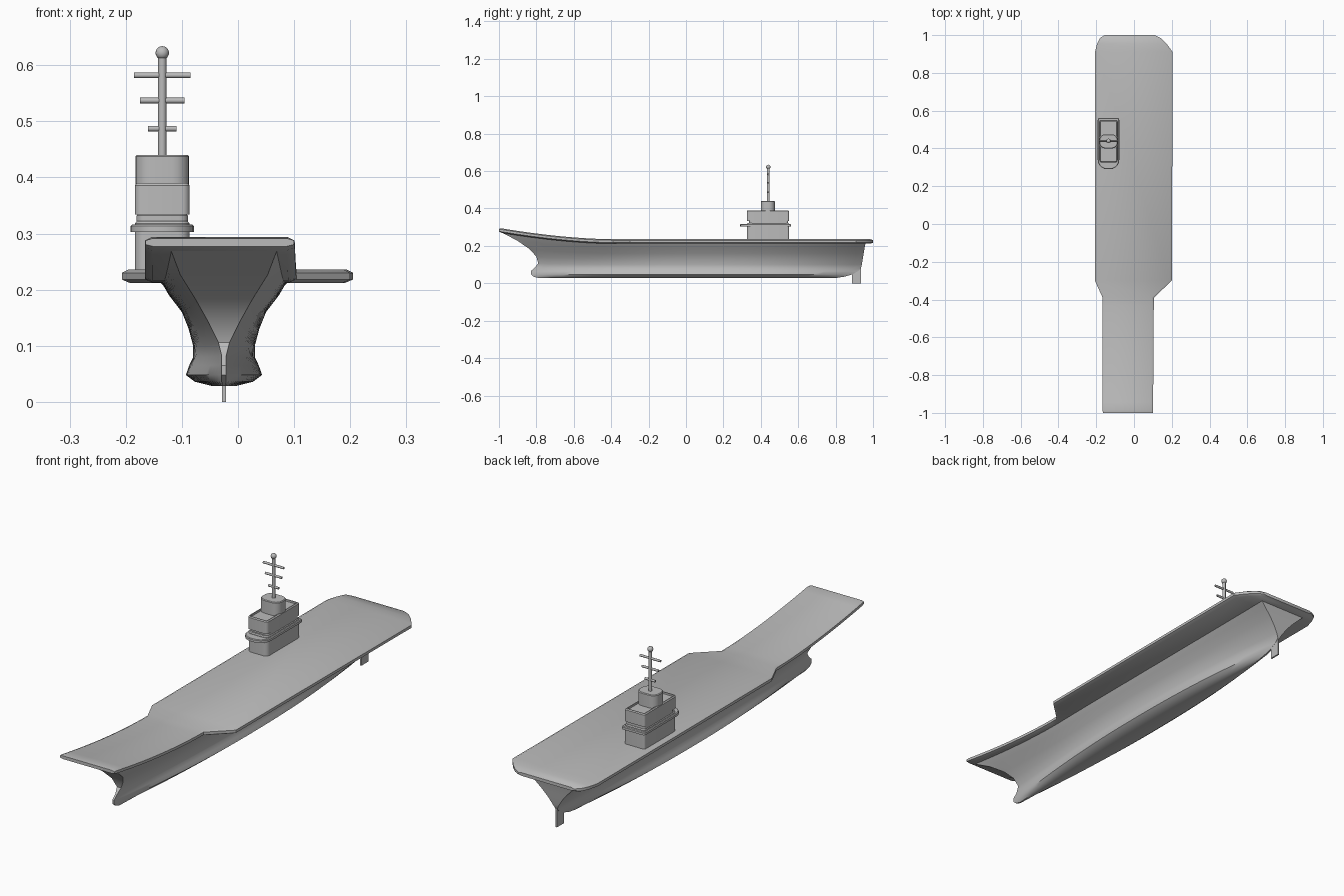
import bpy, bmesh, math
from mathutils import Vector, Matrix

cube = bpy.data.objects.get("Cube")
if cube:
    bpy.data.objects.remove(cube)

GREY = (0.5, 0.5, 0.5, 1)
paint = bpy.data.materials.new("naval grey")
paint.use_nodes = True
paint.diffuse_color = GREY
paint.node_tree.nodes["Principled BSDF"].inputs["Base Color"].default_value = GREY


def finish(name, bm, angle=35):
    bmesh.ops.recalc_face_normals(bm, faces=bm.faces)
    mesh = bpy.data.meshes.new(name)
    bm.to_mesh(mesh)
    bm.free()
    mesh.materials.append(paint)
    obj = bpy.data.objects.new(name, mesh)
    bpy.context.collection.objects.link(obj)
    bpy.ops.object.select_all(action='DESELECT')
    obj.select_set(True)
    bpy.context.view_layer.objects.active = obj
    bpy.ops.object.shade_smooth_by_angle(angle=math.radians(angle))
    return obj


def loft(name, rings, angle=35):
    """Skin closed rings and close both ends with a ladder of quads."""
    bm = bmesh.new()
    rows = [[bm.verts.new(p) for p in ring] for ring in rings]
    n = len(rows[0])
    for a, b in zip(rows, rows[1:]):
        for i in range(n):
            j = (i + 1) % n
            bm.faces.new((a[i], a[j], b[j], b[i]))
    for end in (rows[0], rows[-1]):
        for i in range(n // 2 - 1):
            bm.faces.new((end[i], end[i + 1], end[n - 2 - i], end[n - 1 - i]))
    return finish(name, bm, angle)


def sheer(y):
    return 0.06 * (max(0, -0.4 - y) / 0.6) ** 1.7


# Hull: waterlines as height, bow y, stern y, mid, bow and stern half-widths
CENTRE = -0.025
levels = [
    (.214, -.985, .960, .112, .095, .115),
    (.190, -.900, .955, .098, .078, .090),
    (.160, -.835, .950, .075, .050, .060),
    (.130, -.800, .945, .063, .028, .035),
    (.100, -.790, .940, .055, .010, .015),
    (.080, -.810, .935, .055, .004, .004),
    (.065, -.830, .920, .062, .004, .004),
    (.048, -.830, .890, .068, .004, .004),
    (.036, -.815, .850, .052, .004, .004),
    (.028, -.790, .800, .020, .003, .003),
]


def hull_ring(t):
    side = []
    for z, bow, stern, mid, bw, sw in levels:
        y = bow + (stern - bow) * t
        if t < 0.5:
            w = bw + (mid - bw) * (1 - (1 - t / 0.5) ** 2)
        else:
            w = sw + (mid - sw) * (1 - ((t - 0.5) / 0.5) ** 2.4)
        lift = sheer(y) * max(0, (z - 0.07) / 0.144)
        side.append((w, y, z + lift))
    return ([(CENTRE - w, y, z) for w, y, z in side]
            + [(CENTRE + w, y, z) for w, y, z in reversed(side)])


loft("hull", [hull_ring(i / 40) for i in range(41)], 40)

# Flight deck: plan outline as y, right edge, left edge
plan = [(-1, -.165, .10), (-.985, -.166, .101), (-.39, -.166, .105),
        (-.30, -.207, .20), (.91, -.207, .205), (.955, -.195, .172),
        (.985, -.18, .14), (1, -.155, .11)]


def deck_ring(y, l, r, thin):
    s = sheer(y)
    top, bot = .236 + s - thin, .212 + s + thin
    half = [(.012, top), (0, top - .006 + thin / 2), (0, bot + .006 - thin / 2), (.014, bot)]
    return ([(l + d, y, z) for d, z in half]
            + [(r - d, y, z) for d, z in reversed(half)])


deck = []
for k, (a, b) in enumerate(zip(plan, plan[1:])):
    steps = 14 if k == 1 else 1
    for i in range(steps):
        row = [p + (q - p) * i / steps for p, q in zip(a, b)]
        deck.append(deck_ring(*row, .005 if k == 0 else 0))
deck.append(deck_ring(*plan[-1], .005))
loft("flight_deck", deck)

# Island
ISLAND_X = -0.135


def rounded(hw, y0, y1, rf, rb, z):
    """Rounded rectangle with separate front and back corner radii."""
    corners = [(hw, y1, rb, 0), (-hw, y1, rb, 90), (-hw, y0, rf, 180), (hw, y0, rf, 270)]
    pts = []
    for x, y, r, start in corners:
        cx, cy = x - math.copysign(r, x), y + (r if y == y0 else -r)
        for i in range(6):
            a = math.radians(start + 18 * i)
            pts.append((ISLAND_X + cx + r * math.cos(a), cy + r * math.sin(a), z))
    return pts


def block(name, hw, y0, y1, rf, rb, z0, z1, edge=.004, recess=0):
    """Rounded block with softened top rim and an optional sunken roof."""
    def ring(d, z):
        return rounded(hw - d, y0 + d, y1 - d, max(rf - d, .002), max(rb - d, .002), z)
    rings = [ring(0, z0), ring(0, z1 - edge), ring(edge, z1)]
    if recess:
        rings += [ring(edge + .004, z1), ring(edge + .004, z1 - recess)]
    return loft(name, rings)


block("island_base", .049, .325, .55, .02, .008, .23, .322)
block("island_walkway", .057, .29, .562, .05, .012, .303, .316, .003)
block("bridge_window_band", .046, .337, .545, .016, .008, .315, .336)
block("island_upper", .049, .325, .55, .014, .008, .334, .39, .004, .008)
block("funnel", .048, .40, .475, .03, .03, .38, .44, .003)


# Mast
def rod(name, radius, start, end, sides=12):
    a, b = Vector(start), Vector(end)
    turn = (b - a).to_track_quat('Z', 'Y').to_matrix().to_4x4()
    bm = bmesh.new()
    bmesh.ops.create_cone(bm, cap_ends=True, segments=sides, radius1=radius, radius2=radius,
                          depth=(b - a).length, matrix=Matrix.Translation((a + b) / 2) @ turn)
    return finish(name, bm)


MAST_Y = 0.44
rod("mast", .0075, (ISLAND_X, MAST_Y, .43), (ISLAND_X, MAST_Y, .615), 16)
for tier, (z, reach) in enumerate([(.487, .025), (.537, .04), (.582, .05)]):
    rod(f"mast_yard_{tier + 1}", .005,
        (ISLAND_X - reach, MAST_Y, z), (ISLAND_X + reach, MAST_Y, z))

bm = bmesh.new()
bmesh.ops.create_uvsphere(bm, u_segments=16, v_segments=10, radius=.012,
                          matrix=Matrix.Translation((ISLAND_X, MAST_Y, .622)))
finish("mast_ball", bm, 60)

# Rudder
bm = bmesh.new()
bmesh.ops.create_cube(bm, size=1, matrix=Matrix.Translation((CENTRE, .911, .045))
                      @ Matrix.Diagonal((.007, .048, .09, 1)))
finish("rudder", bm)
